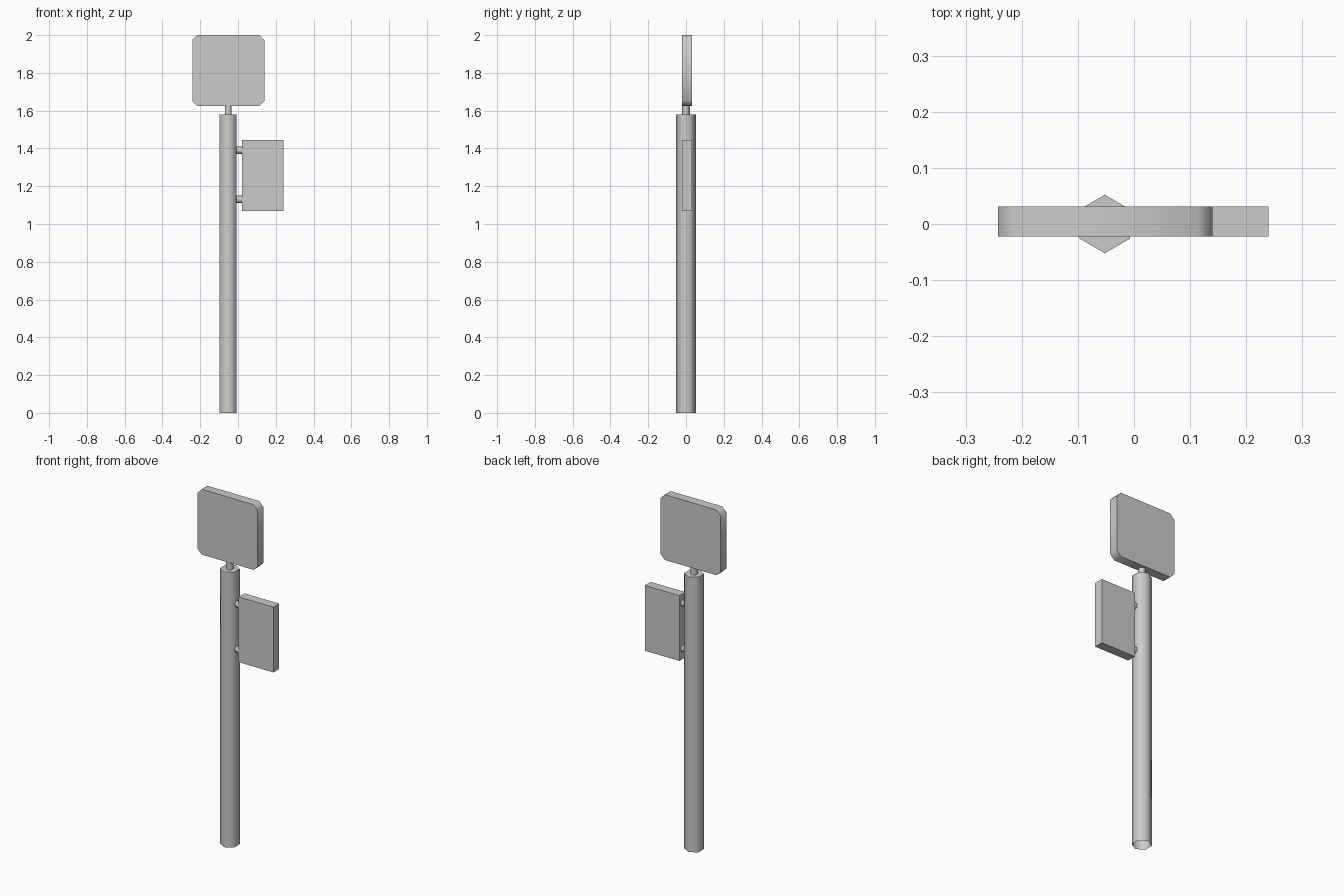
import bpy, bmesh, math
from mathutils import Matrix, Vector

if "Cube" in bpy.data.objects:
    bpy.data.objects.remove(bpy.data.objects["Cube"])

POLE_X = -0.052


def finish(name, bm):
    bmesh.ops.recalc_face_normals(bm, faces=bm.faces)
    mesh = bpy.data.meshes.new(name)
    bm.to_mesh(mesh)
    bm.free()
    obj = bpy.data.objects.new(name, mesh)
    bpy.context.collection.objects.link(obj)
    bpy.ops.object.select_all(action='DESELECT')
    obj.select_set(True)
    bpy.context.view_layer.objects.active = obj
    bpy.ops.object.shade_smooth_by_angle(angle=math.radians(65))
    return obj


def hex_rod(name, start, end, radius, open_start=False):
    a, b = Vector(start), Vector(end)
    bm = bmesh.new()
    bmesh.ops.create_cone(bm, cap_ends=True, segments=6, radius1=radius,
                          radius2=radius, depth=(b - a).length)
    # put two opposite corners on the local y axis
    corner = max(bm.verts, key=lambda v: v.co.y)
    turn = math.pi / 2 - math.atan2(corner.co.y, corner.co.x)
    bm.transform(Matrix.Rotation(turn, 4, 'Z'))
    if open_start:
        cap = [f for f in bm.faces if f.normal.z < -0.9]
        bmesh.ops.delete(bm, geom=cap, context='FACES_ONLY')
    if abs(b.x - a.x) > abs(b.z - a.z):
        bm.transform(Matrix.Rotation(math.pi / 2, 4, 'Y'))
        bm.transform(Matrix.Rotation(math.pi / 2, 4, 'X'))
    bm.transform(Matrix.Translation((a + b) / 2))
    return finish(name, bm)


def panel(name, x0, x1, z0, z1, cut=0.0):
    y0, y1 = -0.022, 0.031
    bm = bmesh.new()
    bmesh.ops.create_cube(bm, size=1)
    bmesh.ops.scale(bm, vec=(x1 - x0, y1 - y0, z1 - z0), verts=bm.verts)
    bmesh.ops.translate(bm, vec=((x0 + x1) / 2, (y0 + y1) / 2, (z0 + z1) / 2),
                        verts=bm.verts)
    if cut:
        edges = [e for e in bm.edges
                 if abs(e.verts[0].co.y - e.verts[1].co.y) > 0.01]
        bmesh.ops.bevel(bm, geom=edges, offset=cut, segments=1, affect='EDGES')
    return finish(name, bm)


# Post, hollow-looking at its open foot, and the short neck above it
hex_rod("post", (POLE_X, 0, 0), (POLE_X, 0, 1.58), 0.052, open_start=True)
hex_rod("neck", (POLE_X, 0, 1.57), (POLE_X, 0, 1.635), 0.02)

# Top sign with clipped corners, and the plain side sign
panel("top_sign", -0.242, 0.14, 1.625, 2.0, cut=0.027)
panel("side_sign", 0.02, 0.24, 1.07, 1.445)

# Brackets holding the side sign
for label, z in (("upper", 1.39), ("lower", 1.13)):
    bracket = hex_rod(label + "_bracket", (-0.03, 0, z), (0.03, 0, z), 0.02)
